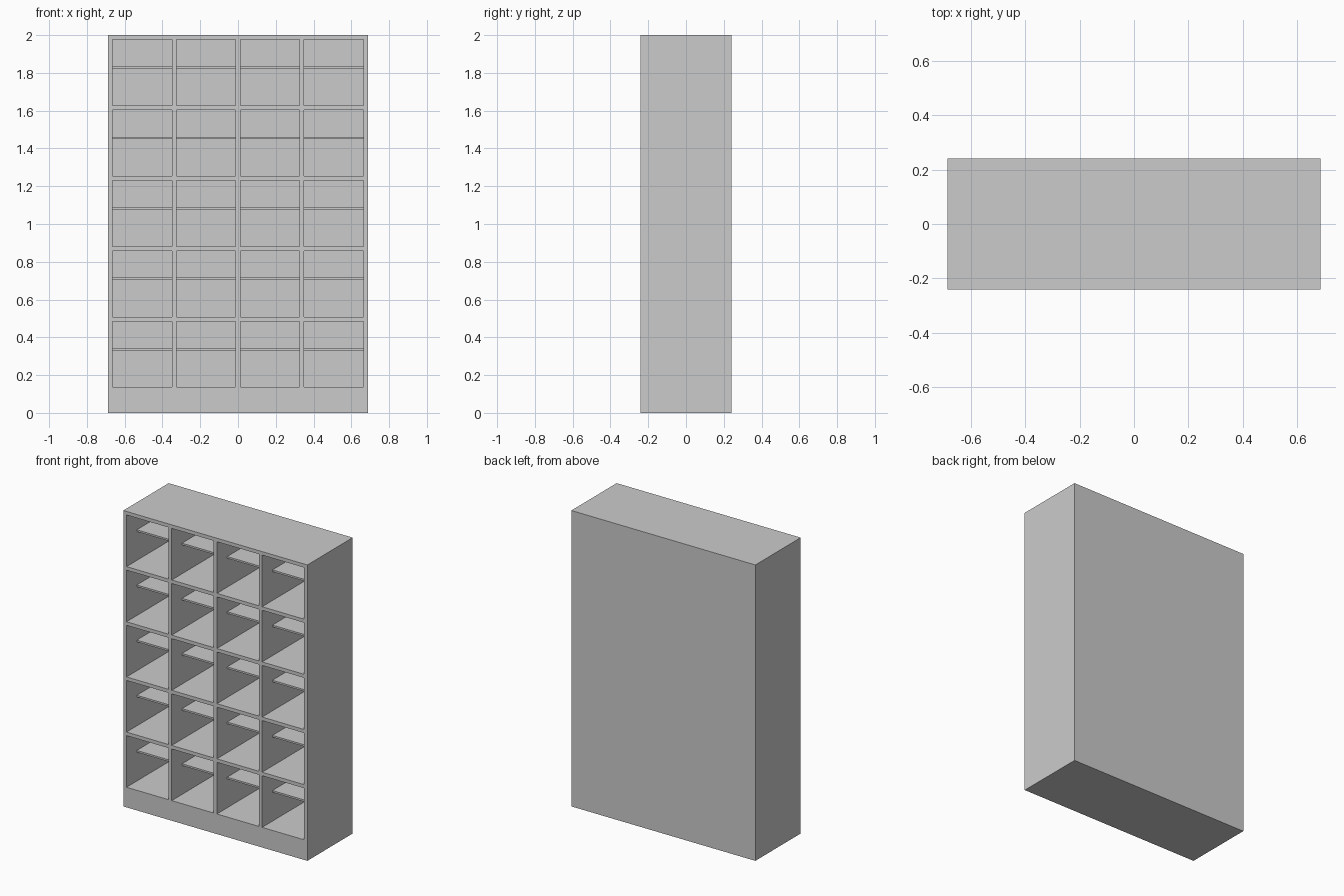
import bpy, bmesh
from mathutils import Matrix

if "Cube" in bpy.data.objects:
    bpy.data.objects.remove(bpy.data.objects["Cube"])

W, D, H = 1.376, 0.484, 2.0        # overall size
COLS, ROWS = 4, 5
T, BASE = 0.024, 0.136             # board thickness, plinth height
cell_w = (W - T * (COLS + 1)) / COLS
cell_h = (H - BASE - T * ROWS) / ROWS
back = D / 2 - T                   # inner face of the back panel


def box(bm, x0, x1, y0, y1, z0, z1):
    centre = ((x0 + x1) / 2, (y0 + y1) / 2, (z0 + z1) / 2)
    m = Matrix.Translation(centre) @ Matrix.Diagonal((x1 - x0, y1 - y0, z1 - z0, 1))
    bmesh.ops.create_cube(bm, size=1, matrix=m)


def make(name, boxes):
    bm = bmesh.new()
    for b in boxes:
        box(bm, *b)
    mesh = bpy.data.meshes.new(name)
    bm.to_mesh(mesh)
    bm.free()
    ob = bpy.data.objects.new(name, mesh)
    bpy.context.collection.objects.link(ob)
    return ob


# lower left corner of every compartment
cells = [(-W / 2 + T + c * (cell_w + T), BASE + r * (cell_h + T))
         for r in range(ROWS) for c in range(COLS)]

# cabinet body with the compartments cut from the front
cabinet = make("cabinet_body", [(-W / 2, W / 2, -D / 2, D / 2, 0, H)])
cutter = make("compartment_cutter",
              [(x, x + cell_w, -D / 2 - 0.1, back, z, z + cell_h) for x, z in cells])
cutter.hide_render = True
cut = cabinet.modifiers.new("compartments", 'BOOLEAN')
cut.operation = 'DIFFERENCE'
cut.solver = 'EXACT'
cut.object = cutter
bpy.context.view_layer.objects.active = cabinet
cabinet.select_set(True)
bpy.ops.object.modifier_apply(modifier=cut.name)
bpy.data.objects.remove(cutter)

# thin set-back shelf in each compartment
make("inner_shelves",
     [(x, x + cell_w, -D / 2 + 0.11, back, z + cell_h - 0.154, z + cell_h - 0.142)
      for x, z in cells])
